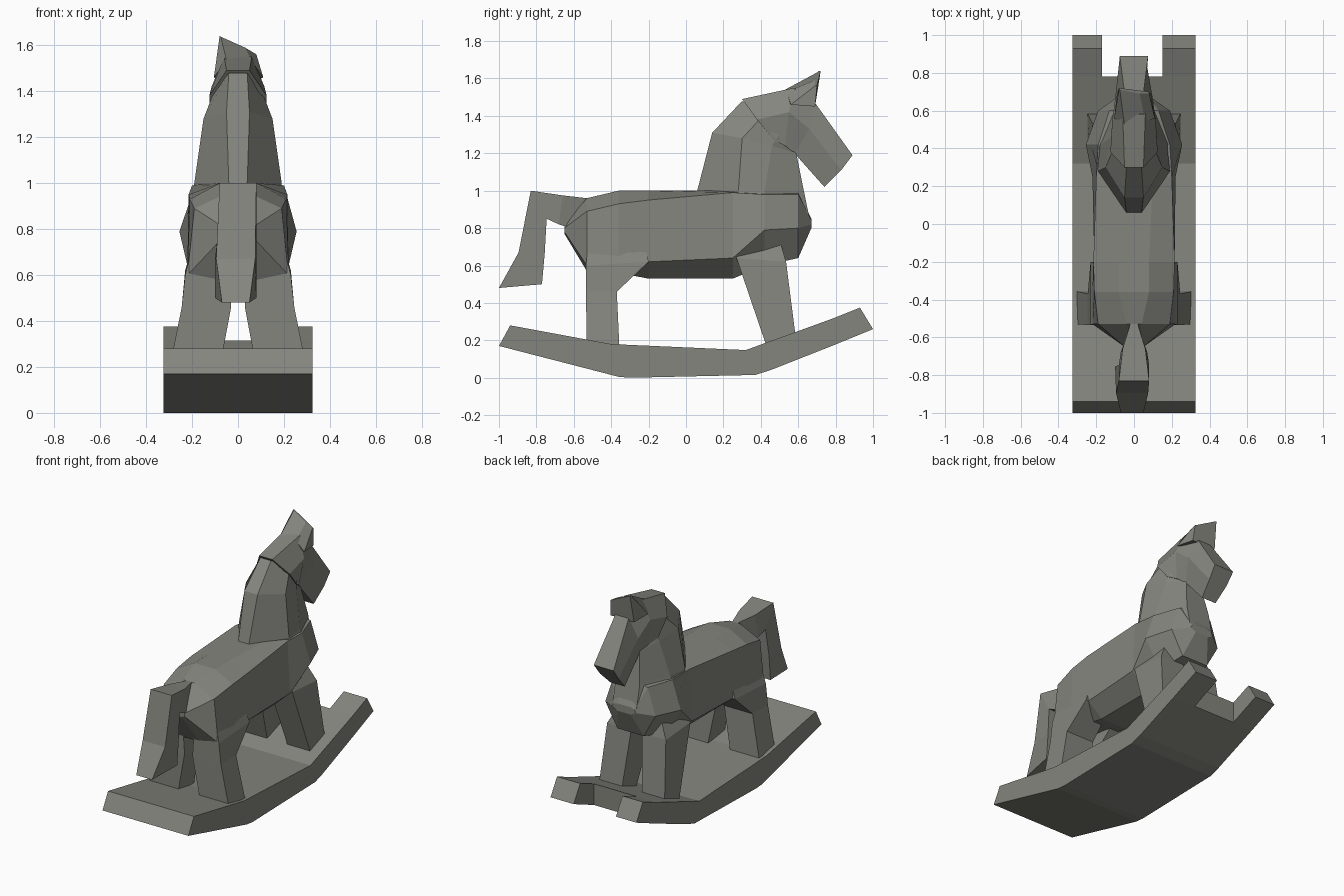
import bpy, bmesh

paint = bpy.data.materials.new("dark_grey")
paint.diffuse_color = (.235, .235, .21, 1)


def loft(name, rings):
    """Skin a list of equal-length closed rings and cap both ends."""
    bm = bmesh.new()
    loops = [[bm.verts.new(p) for p in ring] for ring in rings]
    n = len(loops[0])
    for a, b in zip(loops, loops[1:]):
        for i in range(n):
            j = (i + 1) % n
            bm.faces.new((a[i], a[j], b[j], b[i]))
    bm.faces.new(loops[0])
    bm.faces.new(loops[-1])
    bmesh.ops.recalc_face_normals(bm, faces=bm.faces)
    mesh = bpy.data.meshes.new(name)
    bm.to_mesh(mesh)
    bm.free()
    mesh.materials.append(paint)
    ob = bpy.data.objects.new(name, mesh)
    bpy.context.collection.objects.link(ob)
    return ob


def sym(half, dx=0):
    """Half outline (half width, y, z) to a full symmetric ring."""
    return [(w + dx, y, z) for w, y, z in half] + [(dx - w, y, z) for w, y, z in reversed(half)]


def slab(name, profile, x0, x1):
    return loft(name, [[(x, y, z) for y, z in profile] for x in (x0, x1)])


def box_ring(s, x0, x1, y0, y1, z0, z1):
    return [(s * x0, y0, z0), (s * x1, y0, z0), (s * x1, y1, z1), (s * x0, y1, z1)]


# Rocker base with a notch between its two front tips
slab("rocker_base", [(-1.0, .17), (-.36, .005), (-.3, 0), (.37, .015), (.45, .04), (.78, .17),
                     (.78, .315), (.32, .148), (-.4, .18), (-.94, .28)], -.325, .325)
rail = [(.78, .17), (1.0, .26), (.93, .375), (.78, .315)]
slab("rocker_tip_left", rail, -.325, -.17)
slab("rocker_tip_right", rail, .15, .325)

# Body: y, then (half width, z) for ridge, shoulder, flank and belly
stations = [
    (-.65, (.03, .82), (.05, .80), (.05, .78), (.03, .77)),
    (-.53, (.04, .96), (.19, .89), (.22, .60), (.08, .57)),
    (-.36, (.08, 1.0), (.21, .93), (.22, .65), (.10, .56)),
    (-.20, (.08, 1.0), (.215, .95), (.21, .62), (.10, .53)),
    (.25, (.10, 1.0), (.20, .99), (.22, .64), (.10, .53)),
    (.42, (.10, 1.0), (.19, .98), (.255, .79), (.14, .60)),
    (.60, (.06, 1.0), (.13, .98), (.19, .80), (.10, .64)),
    (.67, (.05, .85), (.08, .84), (.09, .82), (.05, .80)),
]
loft("body", [sym([(w, y, z) for w, z in pts]) for y, *pts in stations])

# Neck, from the withers and chest up to the poll
loft("neck", [
    sym([(.03, .10, .85), (.18, .28, .85), (.23, .43, .82), (.09, .665, .83)]),
    sym([(.04, .06, 1.0), (.19, .28, 1.0), (.175, .42, 1.0), (.09, .63, 1.0)]),
    sym([(.05, .14, 1.31), (.15, .30, 1.28), (.12, .46, 1.24), (.06, .59, 1.2)]),
    sym([(.04, .30, 1.48), (.10, .42, 1.41), (.10, .50, 1.30), (.04, .58, 1.24)]),
])

# Head
loft("head", [
    sym([(.05, .30, 1.49), (.125, .38, 1.38), (.12, .47, 1.27)]),
    sym([(.06, .58, 1.55), (.115, .55, 1.42), (.09, .53, 1.24)]),
    sym([(.05, .69, 1.47), (.10, .66, 1.33), (.06, .58, 1.20)]),
    sym([(.075, .89, 1.19), (.07, .83, 1.11), (.055, .74, 1.02)]),
])

# Ears, joined by a web and taller on the left
loft("ears", [
    [(-.105, .56, 1.46), (-.05, .52, 1.535), (.06, .54, 1.53), (.11, .56, 1.46),
     (.09, .69, 1.45), (-.09, .69, 1.45)],
    [(-.08, .71, 1.64), (-.075, .71, 1.637), (.03, .69, 1.59), (.08, .69, 1.56),
     (.08, .70, 1.56), (-.08, .72, 1.64)],
])

# Legs
for side, s in (("left", -1), ("right", 1)):
    loft("front_leg_" + side, [
        box_ring(s, .05, .16, .28, .50, .74, .74),
        box_ring(s, .04, .222, .27, .535, .64, .62),
        box_ring(s, .08, .25, .44, .59, .14, .19),
    ])
    loft("rear_leg_" + side, [
        box_ring(s, .05, .19, -.52, -.22, .76, .72),
        box_ring(s, .04, .23, -.535, -.20, .60, .62),
        box_ring(s, .03, .245, -.535, -.37, .46, .46),
        box_ring(s, .09, .31, -.53, -.355, .14, .14),
    ])

# Tail
loft("tail", [
    sym([(.02, -.53, .96), (.05, -.62, .80)]),
    sym([(.06, -.66, .975), (.07, -.68, .82)]),
    sym([(.08, -.83, 1.0), (.08, -.745, .85)]),
    sym([(.085, -.895, .67), (.09, -.755, .67)], -.01),
    sym([(.06, -1.0, .48), (.09, -.77, .50)], -.01),
])
